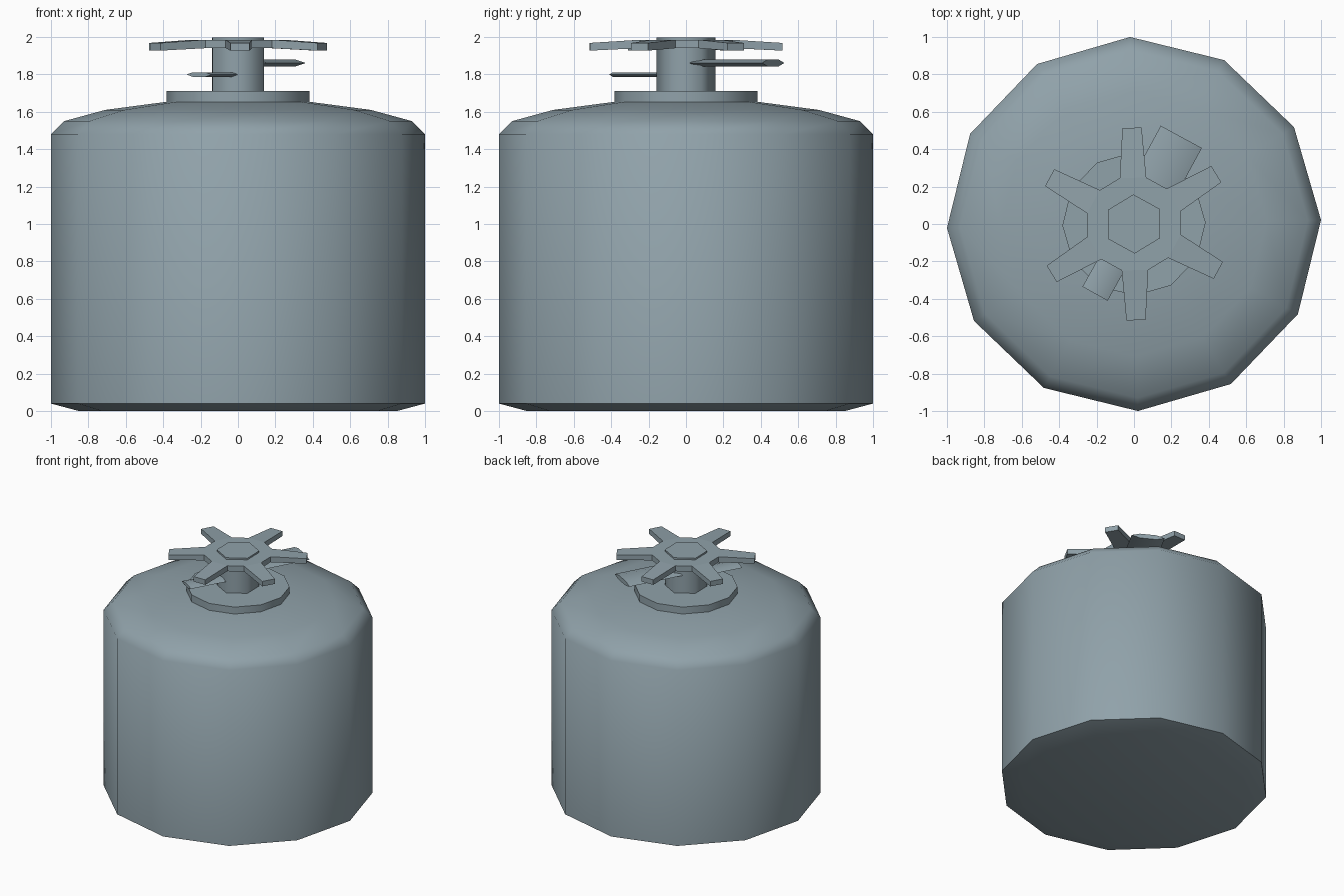
import bpy, math
from mathutils import Vector

if "Cube" in bpy.data.objects:
    bpy.data.objects.remove(bpy.data.objects["Cube"])

steel = bpy.data.materials.new("blue_grey_steel")
steel.diffuse_color = (0.28, 0.36, 0.40, 1)
steel.use_nodes = True
steel.node_tree.nodes["Principled BSDF"].inputs["Base Color"].default_value = steel.diffuse_color

TWIST = math.radians(1.2)   # whole model is turned very slightly


def make(name, verts, faces, smooth_angle=None):
    me = bpy.data.meshes.new(name)
    me.from_pydata(verts, [], faces)
    me.materials.append(steel)
    ob = bpy.data.objects.new(name, me)
    bpy.context.collection.objects.link(ob)
    if smooth_angle:
        bpy.ops.object.select_all(action='DESELECT')
        ob.select_set(True)
        bpy.context.view_layer.objects.active = ob
        bpy.ops.object.shade_smooth_by_angle(angle=math.radians(smooth_angle))
    return ob


def loft(name, rings, smooth_angle=None):
    """Skin a stack of rings (lists of points) and cap both ends."""
    n = len(rings[0])
    verts = [p for r in rings for p in r]
    faces = [tuple(reversed(range(n))),
             tuple(range(len(verts) - n, len(verts)))]
    for k in range(len(rings) - 1):
        for i in range(n):
            j = (i + 1) % n
            a, b = k * n, (k + 1) * n
            faces.append((a + i, a + j, b + j, b + i))
    return make(name, verts, faces, smooth_angle)


def ring(r, z, n, start=0.0):
    return [(r * math.cos(start + TWIST + math.tau * i / n),
             r * math.sin(start + TWIST + math.tau * i / n), z) for i in range(n)]


# Twelve-sided canister with a sloped shoulder
profile = [(0.85, 0), (1, 0.04), (1, 1.48), (0.93, 1.55), (0.71, 1.61), (0.37, 1.655)]
loft("canister_body", [ring(r, z, 12) for r, z in profile], 50)

# Collar and hexagonal valve stem
loft("collar", [ring(0.383, z, 12) for z in (1.645, 1.71)], 40)
loft("valve_stem", [ring(0.158, z, 6, math.pi / 2) for z in (1.70, 1.998)], 65)


# Six-armed handwheel, arms drooping slightly towards the tips
def star(z_root, z_tip):
    pts = []
    for k in range(6):
        arm = math.pi / 2 + TWIST + k * math.pi / 3
        for off, r, z in ((-16, 0.257, z_root), (-5.7, 0.517, z_tip),
                          (5.7, 0.517, z_tip), (16, 0.257, z_root)):
            a = arm + math.radians(off)
            pts.append((r * math.cos(a), r * math.sin(a), z))
    return pts


rings = [star(1.94, 1.927), star(1.985, 1.968)]
verts = rings[0] + rings[1] + [(0, 0, 1.94), (0, 0, 1.985)]
faces = []
for i in range(24):
    j = (i + 1) % 24
    faces.append((i, j, 24 + j, 24 + i))
for k in range(6):
    a = 4 * k
    b = (a + 4) % 24
    faces += [(a + 3, a + 2, a + 1, a), (a + 24, a + 25, a + 26, a + 27),
              (48, a + 3, a), (49, a + 24, a + 27),
              (48, b, a + 3), (49, a + 27, b + 24)]
make("handwheel", verts, faces)


# Flattened hexagonal nozzles sticking out of the stem
def nozzle(name, angle, start, end, half_width, z, half_height):
    d = Vector((math.cos(angle), math.sin(angle), 0))
    side = Vector((-d.y, d.x, 0))
    rings = []
    for s in (start, end):
        rings.append([tuple(d * s + side * half_width * math.cos(k * math.pi / 3)
                            + Vector((0, 0, z + half_height / 0.866 * math.sin(k * math.pi / 3))))
                      for k in range(6)])
    loft(name, rings, 65)


nozzle("large_nozzle", math.radians(61.5), 0.09, 0.53, 0.125, 1.861, 0.018)
nozzle("small_nozzle", math.radians(240.8), 0.137, 0.427, 0.077, 1.799, 0.012)
